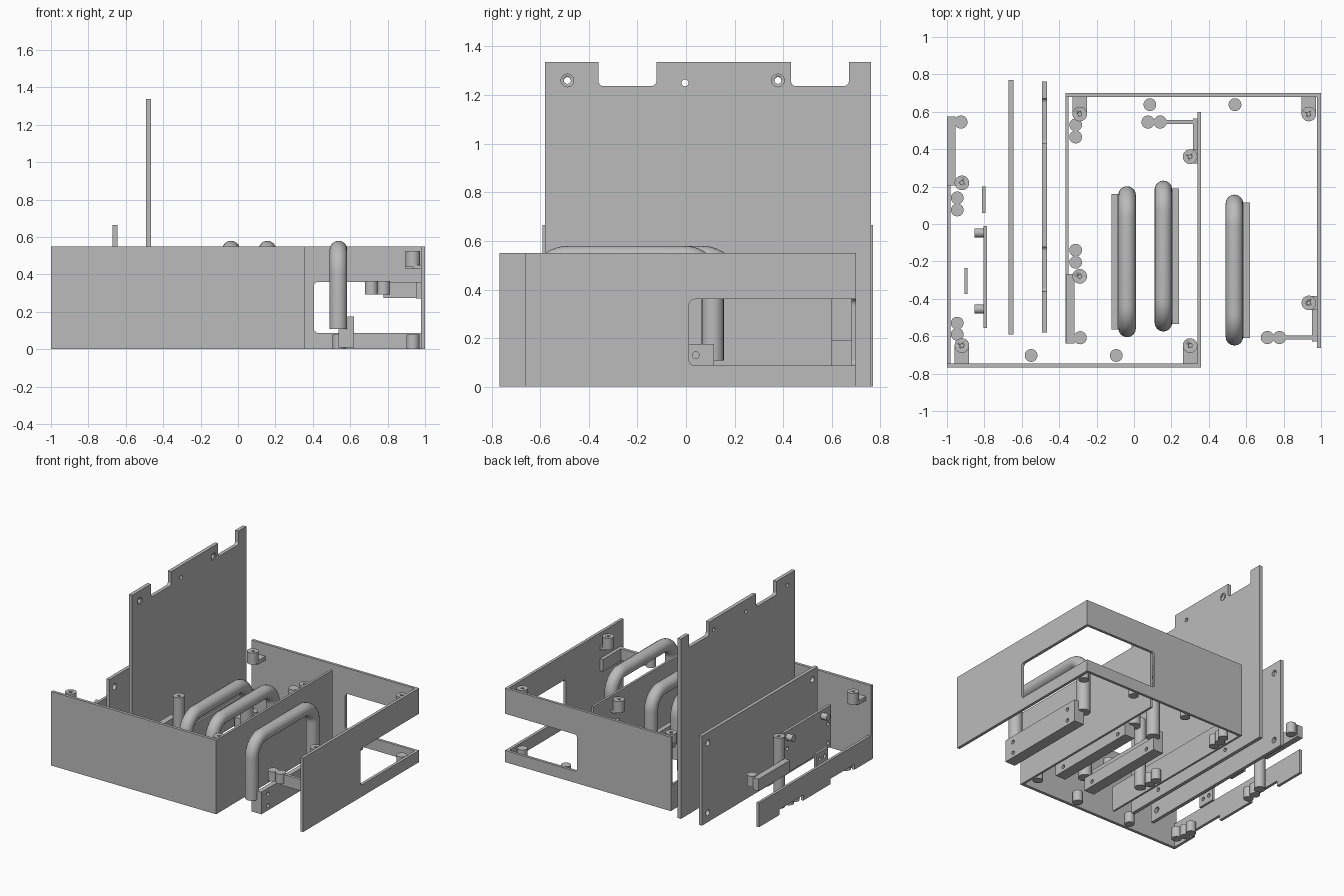
import bpy, bmesh, math
from mathutils import Matrix, Vector

cube = bpy.data.objects.get("Cube")
if cube:
    bpy.data.objects.remove(cube, do_unlink=True)

grey = bpy.data.materials.new("plain_grey")
grey.use_nodes = True
grey.diffuse_color = (0.5, 0.5, 0.5, 1)
grey.node_tree.nodes["Principled BSDF"].inputs["Base Color"].default_value = (0.5, 0.5, 0.5, 1)


def add(name, bm):
    mesh = bpy.data.meshes.new(name)
    bm.to_mesh(mesh)
    bm.free()
    ob = bpy.data.objects.new(name, mesh)
    bpy.context.collection.objects.link(ob)
    mesh.materials.append(grey)
    return ob


def activate(ob):
    bpy.ops.object.select_all(action='DESELECT')
    ob.select_set(True)
    bpy.context.view_layer.objects.active = ob


def box(name, x, y, z, round_axis=None, r=0.025):
    """Box from three (low, high) ranges, optionally rounded along one axis."""
    bm = bmesh.new()
    bmesh.ops.create_cube(bm, size=1)
    for v in bm.verts:
        v.co = Vector([(a + b) / 2 + c * (b - a) for (a, b), c in zip((x, y, z), v.co)])
    if round_axis is not None:
        edges = [e for e in bm.edges
                 if abs((e.verts[0].co - e.verts[1].co).normalized()[round_axis]) > 0.9]
        bmesh.ops.bevel(bm, geom=edges, offset=r, segments=5, affect='EDGES', profile=0.5)
    return add(name, bm)


def rod(name, x, y, z, r, axis='Z', length=None):
    """Cylinder: z is a (low, high) range, or a centre height if lying along X."""
    bm = bmesh.new()
    if axis == 'Z':
        depth, mid, rot = z[1] - z[0], sum(z) / 2, Matrix()
    else:
        depth, mid, rot = length, z, Matrix.Rotation(math.pi / 2, 4, 'Y')
    bmesh.ops.create_cone(bm, cap_ends=True, segments=32, radius1=r, radius2=r, depth=depth,
                          matrix=Matrix.Translation((x, y, mid)) @ rot)
    ob = add(name, bm)
    activate(ob)
    bpy.ops.object.shade_smooth_by_angle()
    return ob


def cut(ob, cutters):
    for c in cutters:
        c.hide_render = True
        m = ob.modifiers.new("cut", 'BOOLEAN')
        m.operation, m.solver, m.object = 'DIFFERENCE', 'EXACT', c
        activate(ob)
        bpy.ops.object.modifier_apply(modifier=m.name)
        bpy.data.objects.remove(c, do_unlink=True)


def holes(ob, x, spots, r=0.014):
    cut(ob, [rod("cutter", x, y, z, r, 'X', 0.3) for y, z in spots])


H = 0.55

# Front shell: front wall, plain side wall, low notched strip
box("front_wall", (-1, 0.357), (-0.767, -0.745), (0, H))
box("front_shell_side", (0.34, 0.357), (-0.745, 0.6), (0, H))
strip = box("front_shell_strip", (-1, -0.98), (-0.745, 0.57), (0, 0.18))
cut(strip, [box("cutter", (-1.1, -0.9), span, (-0.1, 0.04))
            for span in ((-0.55, -0.27), (0.05, 0.33))])

# Back shell: back wall and side wall share a window around the corner
back = box("back_wall", (-0.365, 1), (0.68, 0.7), (0, H))
cut(back, [box("cutter", (0.405, 1.2), (0.6, 0.8), (0.087, 0.36), 1)])
side = box("back_shell_side", (0.978, 1), (-0.663, 0.68), (0, H))
cut(side, [box("cutter", (0.9, 1.1), (0.012, 0.9), (0.087, 0.36), 0)])
box("back_shell_strip", (-0.365, -0.35), (-0.64, 0.68), (0, 0.19))

# Tall plate with top notches, counterbored and plain holes
tall = box("tall_plate", (-0.492, -0.465), (-0.58, 0.762), (0, 1.337))
cut(tall, [box("cutter", (-0.6, -0.4), span, (1.237, 1.5), 0, 0.02)
           for span in ((-0.36, -0.122), (0.432, 0.67))])
holes(tall, -0.48, [(-0.488, 1.26), (-0.004, 1.25), (0.378, 1.26), (-0.3, 0.06), (0.4, 0.06)])
cut(tall, [rod("cutter", -0.46, y, 1.26, 0.026, 'X', 0.024) for y in (-0.488, 0.378)])

# Shorter plate with corner holes
plate = box("short_plate", (-0.67, -0.645), (-0.59, 0.77), (0, 0.665))
holes(plate, -0.657, [(y, z) for y in (-0.53, 0.7) for z in (0.07, 0.59)], 0.022)


# Three bent tubes, each with a stepped mounting bar
def tube(name, x, y0, y1, z0, z1, bend, r):
    path = [(x, y0, z0)]
    for cy, start in ((y0 + bend, math.pi), (y1 - bend, math.pi / 2)):
        for i in range(13):
            a = start - i * math.pi / 24
            path.append((x, cy + bend * math.cos(a), z1 - bend + bend * math.sin(a)))
    path.append((x, y1, z0))
    curve = bpy.data.curves.new(name, 'CURVE')
    curve.dimensions = '3D'
    curve.bevel_depth, curve.bevel_resolution, curve.use_fill_caps = r, 6, True
    spline = curve.splines.new('POLY')
    spline.points.add(len(path) - 1)
    for p, co in zip(spline.points, path):
        p.co = (*co, 1)
    ob = bpy.data.objects.new(name, curve)
    bpy.context.collection.objects.link(ob)
    curve.materials.append(grey)
    activate(ob)
    bpy.ops.object.convert(target='MESH')
    bpy.ops.object.shade_smooth_by_angle()


for i, (x, y, s) in enumerate(((-0.037, -0.605, -1), (0.157, -0.575, 1), (0.537, -0.65, 1)), 1):
    tube(f"bent_tube_{i}", x, y + 0.047, y + 0.76, 0.107, 0.533, 0.12, 0.047)
    span = (y + 0.04, y + 0.765)
    spots = [(y + d, z) for d in (0.12, 0.69) for z in (0.045, 0.13)]
    base = box(f"tube_bar_{i}_base", sorted((x, x + s * 0.083)), span, (0.01, 0.105))
    lip = box(f"tube_bar_{i}_lip", sorted((x + s * 0.048, x + s * 0.083)), span, (0.105, 0.175))
    holes(base, x, spots[::2])
    holes(lip, x, spots[1::2])


# Screw bosses with a blind hole
def boss(name, x, y, z0=0.44, z1=0.525):
    ob = rod(name, x, y, (z0, z1), 0.039)
    cut(ob, [rod("cutter", x, y, (z1 - 0.03, z1 + 0.02), 0.01)])


# Corner bosses on blocks, with a matching foot at the bottom
for name, x, y, wall in (("front_left", 0.3, -0.65, -0.745), ("front_right", -0.92, -0.65, -0.745),
                         ("back_left", 0.935, 0.588, 0.68), ("back_right", -0.29, 0.588, 0.68)):
    boss(name + "_boss", x, y)
    box(name + "_block", (x - 0.039, x + 0.039), sorted((y, wall)), (0.43, 0.46))
    rod(name + "_foot", x, y, (0, 0.08), 0.035)

# Tall posts beside the strips, short bosses beside the side walls
boss("front_strip_post", -0.92, 0.22, 0.0)
boss("back_strip_post", -0.29, -0.28, 0.0)
for name, x, y in (("front", 0.3, 0.36), ("back", 0.935, -0.422)):
    boss(name + "_side_boss", x, y)
    box(name + "_side_block", (x, x + 0.043), (y - 0.037, y + 0.037), (0.43, 0.45))

# Brackets: bar on the side wall, thin arm, pair of pegs
for name, x, y, s in (("front", 0.34, 0.545, -1), ("back", 0.978, -0.607, 1)):
    box(name + "_bracket_bar", (x - 0.025, x), sorted((y - s * 0.02, y + s * 0.22)), (0.27, 0.36))
    box(name + "_bracket_arm", (x - 0.2, x), (y - 0.011, y + 0.011), (0.275, 0.36))
    for k, dx in enumerate((0.2, 0.265), 1):
        rod(f"{name}_bracket_peg_{k}", x - dx, y, (0.293, 0.365), 0.035)

# Brackets above the strips
for name, x, y, s in (("front", -1, 0.545, -1), ("back", -0.363, -0.608, 1)):
    box(name + "_strip_bracket", (x, x + 0.045), sorted((y - s * 0.03, y + s * 0.34)), (0.27, 0.36))
    rod(name + "_strip_bracket_peg", x + 0.075, y, (0.285, 0.365), 0.035)
    box(name + "_strip_bracket_link", (x, x + 0.07), (y - 0.012, y + 0.012), (0.285, 0.36))

# Feet pegs along the walls and strips
feet = [(-0.55, -0.703), (-0.095, -0.703), (0.085, 0.638), (0.54, 0.638)]
feet += [(-0.945, y) for y in (-0.59, -0.53, 0.075, 0.14)]
feet += [(-0.312, y) for y in (0.53, 0.465, -0.14, -0.205)]
for i, (x, y) in enumerate(feet, 1):
    rod(f"foot_peg_{i}", x, y, (0, 0.08), 0.034)

# Small circuit board with round connectors, and two loose tabs
board = box("small_board", (-0.805, -0.785), (-0.555, -0.01), (0.12, 0.43))
holes(board, -0.795, [(y, z) for y in (-0.52, -0.04) for z in (0.16, 0.3)])
for i, y in enumerate((-0.455, -0.047), 1):
    rod(f"connector_{i}", -0.828, y, 0.385, 0.024, 'X', 0.05)
for i, (x, y) in enumerate(((-0.803, 0.06), (-0.898, -0.375)), 1):
    tab = box(f"small_tab_{i}", (x - 0.009, x + 0.009), (y, y + 0.14), (0.11, 0.21))
    holes(tab, x, [(y + 0.04, 0.16), (y + 0.1, 0.16)])
